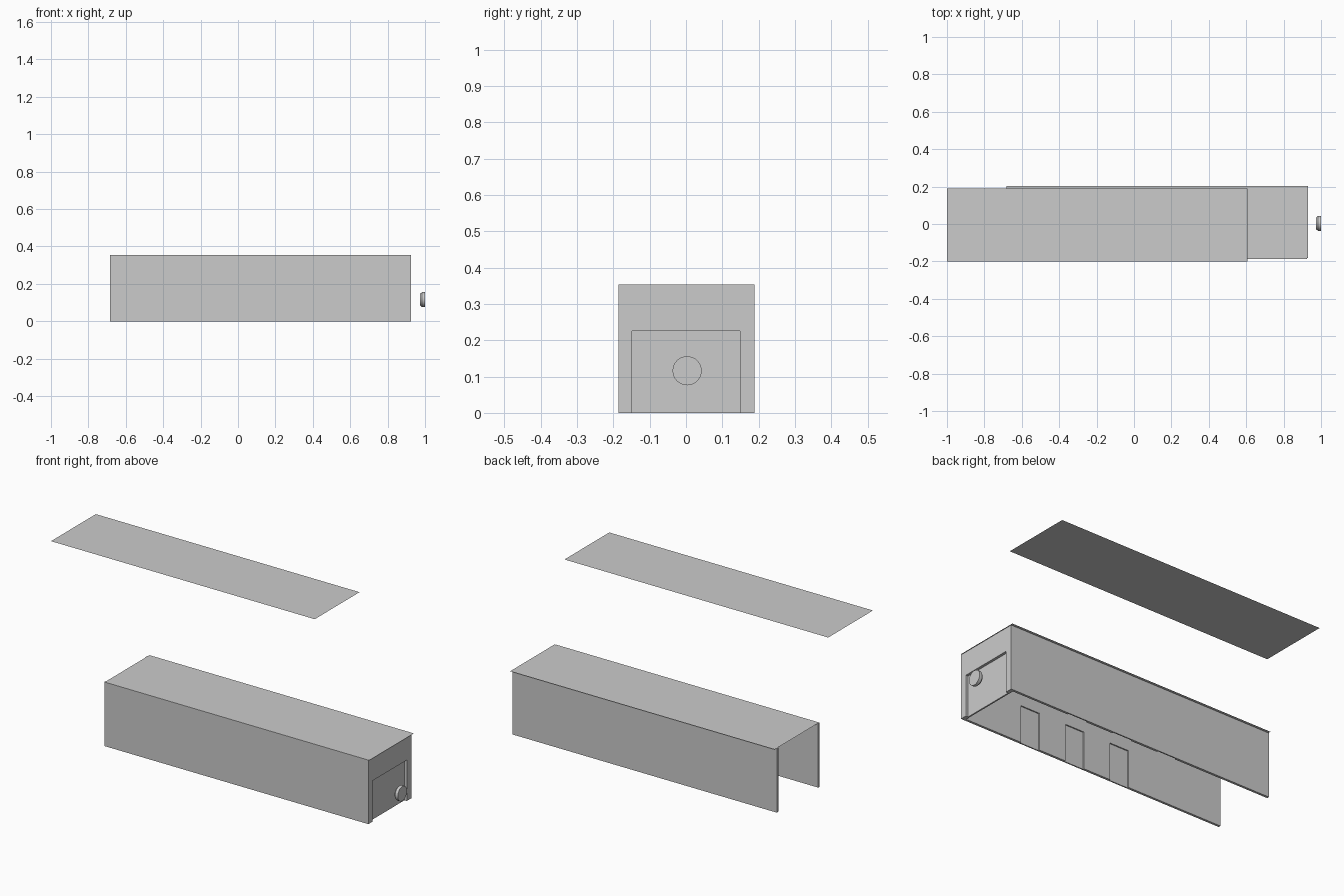
import bpy, bmesh, math
from mathutils import Matrix, Vector

if "Cube" in bpy.data.objects:
    bpy.data.objects.remove(bpy.data.objects["Cube"])

X0, X1 = -0.685, 0.925      # corridor length
Y0, Y1 = -0.186, 0.188      # outer wall faces
H = 0.353                   # wall height
T = 0.013                   # side wall thickness
END_T = 0.022               # end wall thickness
DOORS = [(-0.11, 0.005), (0.167, 0.282), (0.446, 0.561)]
DOOR_H = 0.203


def finish(name, bm):
    bmesh.ops.recalc_face_normals(bm, faces=bm.faces)
    mesh = bpy.data.meshes.new(name)
    bm.to_mesh(mesh)
    bm.free()
    ob = bpy.data.objects.new(name, mesh)
    bpy.context.collection.objects.link(ob)
    return ob


def box(name, lo, hi):
    bm = bmesh.new()
    lo, hi = Vector(lo), Vector(hi)
    bmesh.ops.create_cube(bm, size=1, matrix=Matrix.Translation((lo + hi) / 2)
                          @ Matrix.Diagonal((*(hi - lo), 1)))
    return finish(name, bm)


def sheet(name, x0, x1, y0, y1, z):
    bm = bmesh.new()
    bm.faces.new([bm.verts.new((x, y, z)) for x, y in
                  ((x0, y0), (x1, y0), (x1, y1), (x0, y1))])
    return finish(name, bm)


def wall(name, a, b, openings, top, place, depth):
    """Wall outline with doorway notches, extruded along depth."""
    pts = [(a, 0)]
    for o0, o1 in openings:
        pts += [(o0, 0), (o0, top), (o1, top), (o1, 0)]
    pts += [(b, 0), (b, H), (a, H)]
    bm = bmesh.new()
    face = bm.faces.new([bm.verts.new(place(u, z)) for u, z in pts])
    new = bmesh.ops.extrude_face_region(bm, geom=[face])["geom"]
    bmesh.ops.translate(bm, vec=depth,
                        verts=[v for v in new if isinstance(v, bmesh.types.BMVert)])
    return finish(name, bm)


# Side walls with three doorways each, door panels flush with the outside
for side, y, s in (("front", Y0, 1), ("back", Y1, -1)):
    wall(side + "_wall", X0, X1, DOORS, DOOR_H,
         lambda u, z: (u, y, z), (0, s * T, 0))
    for i, (a, b) in enumerate(DOORS):
        ys = sorted((y, y + s * T * 0.5))
        box(f"{side}_door_{i + 1}", (a, ys[0], 0), (b, ys[1], DOOR_H))

# End wall with a recessed double door
wall("end_wall", Y0 + T, Y1 - T, [(-0.149, 0.149)], 0.225,
     lambda u, z: (X1, u, z), (-END_T, 0, 0))
for name, a, b in (("left", -0.149, 0), ("right", 0, 0.149)):
    box(f"end_door_{name}", (X1 - END_T, a, 0), (X1 - 0.014, b, 0.225))

# Ceiling on the walls and the loose floor sheet hanging above
sheet("ceiling", -0.682, 0.93, -0.182, 0.203, H)
sheet("loose_sheet", -1.0, 0.608, -0.2, 0.19, 1.05)

# Round door lock, chamfered on the door side
bm = bmesh.new()
n = 32
rings = []
for x, r in ((0.974, 0.031), (0.984, 0.04), (1.0, 0.04)):
    rings.append([bm.verts.new((x, 0.003 + r * math.cos(2 * math.pi * i / n),
                                0.116 + r * math.sin(2 * math.pi * i / n)))
                  for i in range(n)])
for p, q in zip(rings, rings[1:]):
    for i in range(n):
        j = (i + 1) % n
        bm.faces.new((p[i], p[j], q[j], q[i]))
bm.faces.new(rings[0])
bm.faces.new(rings[-1])
lock = finish("door_lock", bm)
bpy.context.view_layer.objects.active = lock
lock.select_set(True)
bpy.ops.object.shade_smooth_by_angle(angle=math.radians(30))
